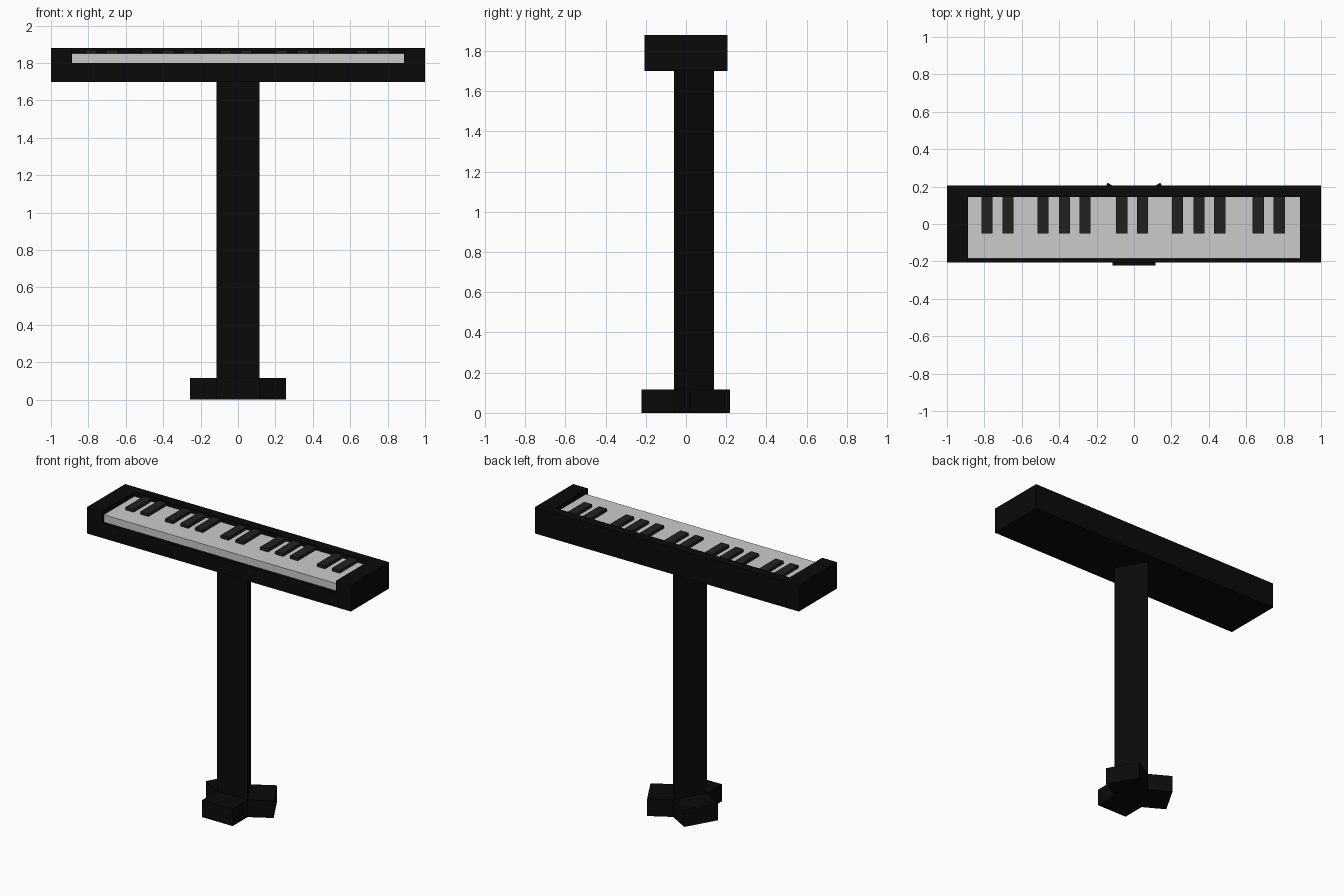
import bpy, bmesh, math
from mathutils import Vector

if "Cube" in bpy.data.objects:
    bpy.data.objects.remove(bpy.data.objects["Cube"])


def material(name, v):
    m = bpy.data.materials.new(name)
    m.diffuse_color = (v, v, v, 1)
    m.use_nodes = True
    m.node_tree.nodes["Principled BSDF"].inputs["Base Color"].default_value = m.diffuse_color
    return m


BLACK = material("black_casing", 0.003)
DARK = material("dark_key", 0.015)


def finish(name, bm, mat=None):
    bmesh.ops.recalc_face_normals(bm, faces=bm.faces[:])
    me = bpy.data.meshes.new(name)
    bm.to_mesh(me)
    bm.free()
    ob = bpy.data.objects.new(name, me)
    bpy.context.collection.objects.link(ob)
    if mat:
        me.materials.append(mat)
    return ob


def box(name, x, y, z, mat=None):
    bm = bmesh.new()
    bmesh.ops.create_cube(bm, size=1)
    for v in bm.verts:
        v.co = Vector([(r[0] + r[1]) / 2 + c * (r[1] - r[0]) for c, r in zip(v.co, (x, y, z))])
    return finish(name, bm, mat)


def prism(name, outline, z0, z1, mat):
    bm = bmesh.new()
    face = bm.faces.new([bm.verts.new((p[0], p[1], z0)) for p in outline])
    top = bmesh.ops.extrude_face_region(bm, geom=[face])["geom"]
    for v in top:
        if isinstance(v, bmesh.types.BMVert):
            v.co.z = z1
    return finish(name, bm, mat)


# Casing: a block with a key bed cut out, open at the front
casing = box("keyboard_casing", (-1, 1), (-0.207, 0.207), (1.70, 1.88), BLACK)
cutter = box("key_bed_cutter", (-0.887, 0.887), (-0.5, 0.145), (1.80, 2.0), BLACK)
cutter.hide_render = True
cutter.hide_set(True)
mod = casing.modifiers.new("key_bed", "BOOLEAN")
mod.object = cutter
mod.operation = "DIFFERENCE"
mod.solver = "EXACT"

# White keys as one slab
box("white_keys", (-0.887, 0.887), (-0.185, 0.145), (1.80, 1.85))

# Black keys in groups of two and three
key_x = [-0.786, -0.674, -0.487, -0.372, -0.262, -0.066,
         0.046, 0.233, 0.347, 0.458, 0.664, 0.776]
for i, x in enumerate(key_x):
    box(f"black_key_{i + 1}", (x - 0.03, x + 0.03), (-0.05, 0.145), (1.84, 1.87), DARK)

# Triangular post, pointing to the back
R, CY, REACH = 0.133, 0.006, 0.162
tri = [Vector((R * math.cos(a), CY + R * math.sin(a)))
       for a in (math.radians(90 + 120 * k) for k in range(3))]
prism("post", tri, 0, 1.70, BLACK)

# Base: a foot pushed out from each side of the post
outline = []
for k in range(3):
    a, b = tri[k], tri[(k + 1) % 3]
    out = math.radians(150 + 120 * k)
    step = Vector((math.cos(out), math.sin(out))) * REACH
    outline += [a, a + step, b + step]
prism("three_foot_base", outline, 0, 0.117, BLACK)
